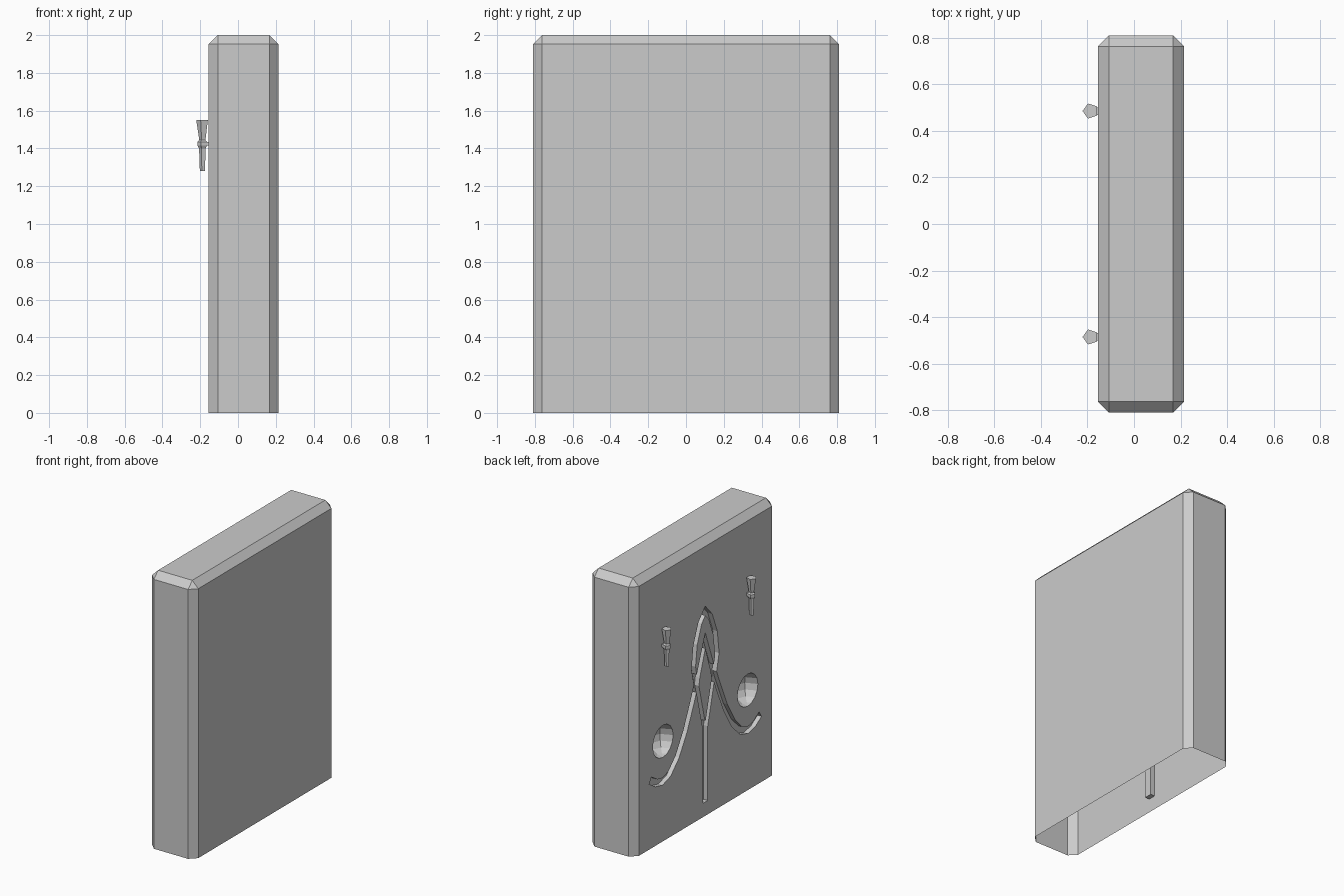
import bpy, bmesh, math
from mathutils import Vector, Matrix

if "Cube" in bpy.data.objects:
    bpy.data.objects.remove(bpy.data.objects["Cube"], do_unlink=True)

GREY = (0.6, 0.6, 0.6, 1)
stone = bpy.data.materials.new("stone grey")
stone.use_nodes = True
stone.diffuse_color = GREY
stone.node_tree.nodes["Principled BSDF"].inputs["Base Color"].default_value = GREY

FACE_X = -0.155   # plane of the carved face
DEPTH = 0.035


def make_object(name, bm):
    bmesh.ops.recalc_face_normals(bm, faces=bm.faces)
    mesh = bpy.data.meshes.new(name)
    bm.to_mesh(mesh)
    bm.free()
    mesh.materials.append(stone)
    obj = bpy.data.objects.new(name, mesh)
    bpy.context.collection.objects.link(obj)
    return obj


def box(bm, lo, hi):
    size = [b - a for a, b in zip(lo, hi)]
    mid = [(a + b) / 2 for a, b in zip(lo, hi)]
    m = Matrix.Translation(mid) @ Matrix.Diagonal((*size, 1))
    bmesh.ops.create_cube(bm, size=1, matrix=m)


def groove(name, path, width, depth):
    """Mitred ribbon in the y-z plane, extruded into the face."""
    pts = [Vector(p) for p in path]
    left, right = [], []
    for i, p in enumerate(pts):
        a = (p - pts[i - 1]).normalized() if i else None
        b = (pts[i + 1] - p).normalized() if i < len(pts) - 1 else None
        a, b = a or b, b or a
        t = (a + b).normalized()
        n = Vector((-t.y, t.x))
        off = n * width / 2 / max(t.dot(a), 0.4)
        left.append(p + off)
        right.append(p - off)
    bm = bmesh.new()
    layers = []
    for x in (FACE_X - 0.05, FACE_X + depth):
        layers.append([[bm.verts.new((x, *q)) for q in side] for side in (left, right)])
    (l0, r0), (l1, r1) = layers
    for i in range(len(pts) - 1):
        j = i + 1
        for quad in ((l0[i], l0[j], r0[j], r0[i]), (l1[i], l1[j], r1[j], r1[i]),
                     (l0[i], l0[j], l1[j], l1[i]), (r0[i], r0[j], r1[j], r1[i])):
            bm.faces.new(quad)
    for i in (0, -1):
        bm.faces.new((l0[i], r0[i], r1[i], l1[i]))
    return make_object(name, bm)


# Slab with chamfered sides and top
bm = bmesh.new()
box(bm, (FACE_X, -0.81, 0), (0.215, 0.81, 2))
edges = [e for e in bm.edges if max(v.co.z for v in e.verts) > 1]
bmesh.ops.bevel(bm, geom=edges, offset=0.048, segments=1, affect='EDGES')
slab = make_object("slab", bm)

# Carving cutters: central stem, two nested arches, mirrored arms and round dents
cutters = [
    groove("stem_cutter", [(0, 0.1), (0, 0.69)], 0.055, DEPTH),
    groove("inner_arch_cutter", [(0.1, 0.95), (0.085, 1.03), (0, 1.27), (-0.085, 1.03),
                                 (-0.1, 0.95)], 0.045, DEPTH + 0.001),
    groove("outer_arch_cutter", [(0.1, 0.97), (0.135, 1.12), (0.115, 1.28), (0.06, 1.42),
                                 (0, 1.485), (-0.06, 1.42), (-0.115, 1.28), (-0.135, 1.12),
                                 (-0.1, 0.97)], 0.045, DEPTH + 0.002),
]
for k, s in enumerate((1, -1)):
    step = 0.0005 * k
    branch = [(0, 0.6), (0.045, 0.78), (0.097, 0.99)]
    arm = [(0.1, 1.0), (0.15, 0.88), (0.23, 0.7), (0.32, 0.55), (0.41, 0.46),
           (0.49, 0.435), (0.56, 0.45), (0.63, 0.495)]
    cutters.append(groove("branch_cutter", [(s * y, z) for y, z in branch], 0.035, DEPTH - 0.001 - step))
    cutters.append(groove("arm_cutter", [(s * y, z) for y, z in arm], 0.05, DEPTH - 0.002 - step))
    bm = bmesh.new()
    bmesh.ops.create_uvsphere(bm, u_segments=8, v_segments=8, radius=0.117,
                              matrix=Matrix.Translation((FACE_X - 0.001, s * 0.485, 0.725)))
    cutters.append(make_object("dent_cutter", bm))

for c in cutters:
    mod = slab.modifiers.new(c.name, 'BOOLEAN')
    mod.operation = 'DIFFERENCE'
    mod.solver = 'EXACT'
    mod.object = c
bpy.context.view_layer.update()
carved = bpy.data.meshes.new_from_object(slab.evaluated_get(bpy.context.evaluated_depsgraph_get()))
slab.modifiers.clear()
slab.data = carved
for c in cutters:
    bpy.data.objects.remove(c, do_unlink=True)

# The slab is an open shell underneath
bm = bmesh.new()
bm.from_mesh(carved)
under = [f for f in bm.faces if all(v.co.z < 0.001 for v in f.verts)]
bmesh.ops.delete(bm, geom=under, context='FACES')
for f in bm.faces:
    f.material_index = 0
    f.smooth = False
bm.to_mesh(carved)
bm.free()

# Five-sided wall torches with a collar and bracket
PROFILE = [(1.28, 0.015), (1.4, 0.019), (1.415, 0.028), (1.435, 0.028),
           (1.445, 0.018), (1.55, 0.034)]
for name, y in (("front_torch", -0.485), ("back_torch", 0.485)):
    bm = bmesh.new()
    rings = []
    for z, r in PROFILE:
        angles = [math.pi + math.tau * i / 5 for i in range(5)]
        rings.append([bm.verts.new((-0.187 + r * math.cos(a), y + r * math.sin(a), z)) for a in angles])
    for lo, hi in zip(rings, rings[1:]):
        for i in range(5):
            j = (i + 1) % 5
            bm.faces.new((lo[i], lo[j], hi[j], hi[i]))
    bm.faces.new(rings[0])
    bm.faces.new(rings[-1])
    box(bm, (-0.185, y - 0.016, 1.415), (FACE_X + 0.002, y + 0.016, 1.435))
    make_object(name, bm)
